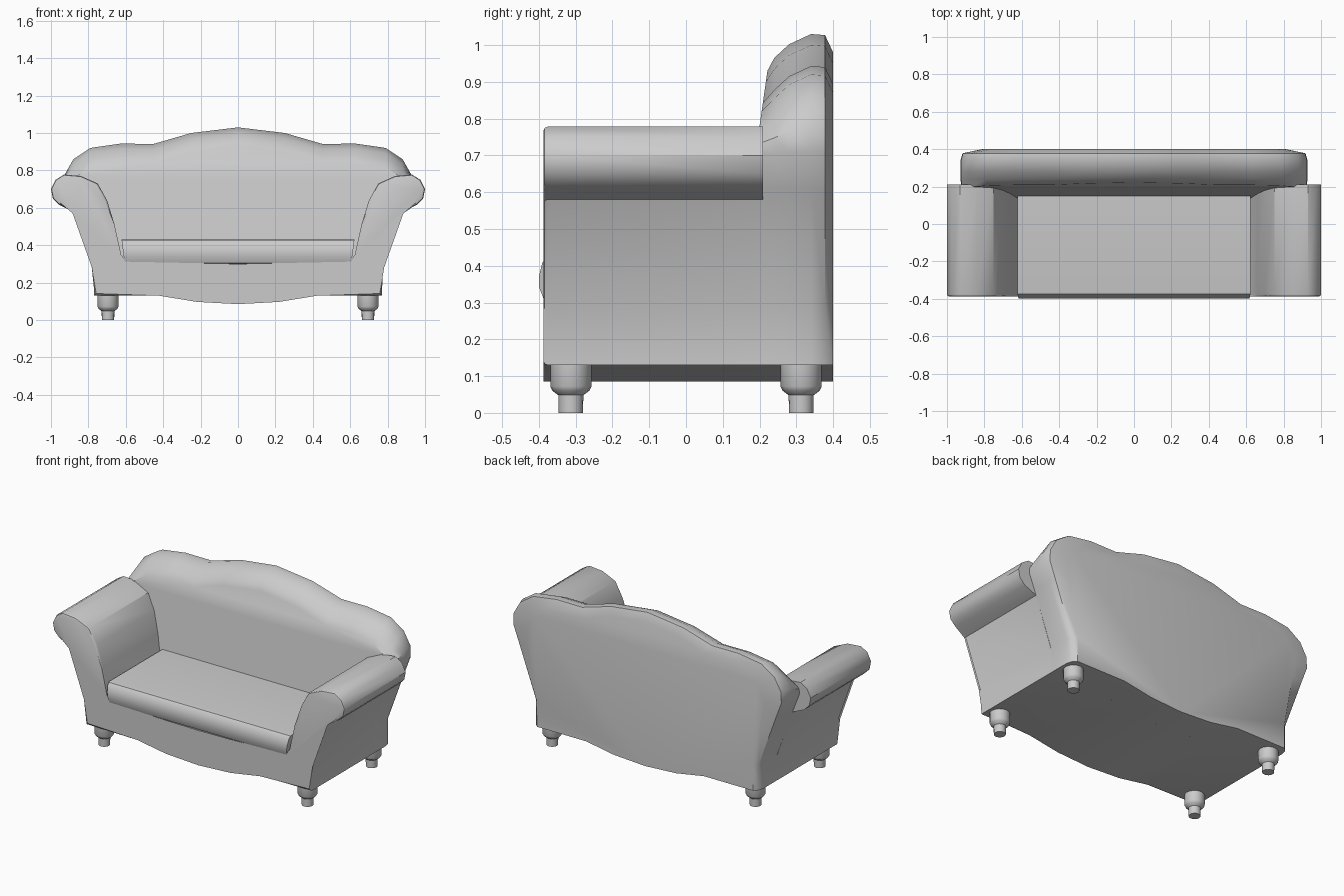
import bpy, bmesh, math

if "Cube" in bpy.data.objects:
    bpy.data.objects.remove(bpy.data.objects["Cube"])


def finish(bm, name, angle=35):
    bmesh.ops.recalc_face_normals(bm, faces=bm.faces)
    me = bpy.data.meshes.new(name)
    bm.to_mesh(me)
    bm.free()
    ob = bpy.data.objects.new(name, me)
    bpy.context.collection.objects.link(ob)
    bpy.ops.object.select_all(action='DESELECT')
    ob.select_set(True)
    bpy.context.view_layer.objects.active = ob
    bpy.ops.object.shade_smooth_by_angle(angle=math.radians(angle))
    return ob


def mirrored(half):
    """Close a right-hand half outline that starts and ends on or near x = 0."""
    return half + [(-x, z) for x, z in reversed(half) if x > 1e-5]


def loft(rings):
    """Skin a stack of closed rings and cap both ends."""
    bm = bmesh.new()
    vs = [[bm.verts.new(p) for p in r] for r in rings]
    n = len(rings[0])
    for a, b in zip(vs, vs[1:]):
        for i in range(n):
            j = (i + 1) % n
            bm.faces.new((a[i], a[j], b[j], b[i]))
    caps = [bm.faces.new(vs[0]), bm.faces.new(vs[-1])]
    return bm, caps


# Base with apron and rolled arms: one front outline extruded in depth
apron = [(0.77, 0.13), (0.42, 0.13), (0.22, 0.097), (0, 0.085)]
arm = [(0.605, 0.30), (0.625, 0.35), (0.66, 0.51), (0.70, 0.64), (0.75, 0.73),
       (0.84, 0.77), (0.93, 0.778), (0.975, 0.75), (1.0, 0.70), (0.99, 0.65),
       (0.955, 0.615), (0.875, 0.58), (0.77, 0.285)]
outline = mirrored([(0, 0.30)] + arm + apron)
bm, caps = loft([[(x, y, z) for x, z in outline] for y in (-0.388, 0.21)])
bmesh.ops.bevel(bm, geom=list(caps[0].edges), offset=0.012, segments=2,
                profile=0.5, affect='EDGES')
finish(bm, "base_and_arms")

# Camel back: outline lofted in depth, front face leaning, crest rounded
crest = [(0, 1.03), (0.25, 1.0), (0.45, 0.942), (0.63, 0.943), (0.79, 0.92),
         (0.88, 0.86), (0.925, 0.78), (0.928, 0.71), (0.89, 0.61), (0.77, 0.285)]
outline = mirrored(crest + apron)


def back_ring(y, drop, side=0.0, lean=False, rear=False):
    ring = []
    for x, z in outline:
        w = min(max((z - 0.70) / 0.16, 0), 1)
        nz = z - drop * w
        k = 1 - side
        if rear:
            k = 0.96 - 0.09 * min(max((z - 0.285) / 0.45, 0), 1)
        ny = 0.2 + (nz - 0.78) / 7 if lean else y
        ring.append((x * k, ny, nz))
    return ring


bm, caps = loft([
    back_ring(0, 0.10, 0.008, lean=True),
    back_ring(0.24, 0.065),
    back_ring(0.28, 0.028),
    back_ring(0.34, 0.0),
    back_ring(0.378, 0.003, 0.012),
    back_ring(0.40, 0.05, rear=True)])
finish(bm, "camel_back")

# Seat cushion with rounded front edge
side = [(0.2, 0.295), (-0.365, 0.295), (-0.385, 0.305), (-0.399, 0.34),
        (-0.399, 0.375), (-0.39, 0.41), (-0.375, 0.427), (-0.36, 0.43), (0.2, 0.43)]
bm, caps = loft([[(s * (0.605 + 0.13 * (z - 0.295)), y, z) for y, z in side]
                 for s in (-1, 1)])
finish(bm, "seat_cushion")

# Four turned feet
profile = [(0.056, 0.14), (0.056, 0.072), (0.05, 0.06), (0.034, 0.048), (0.033, 0)]
for sx, lr in ((-1, "left"), (1, "right")):
    for sy, fb in ((-1, "front"), (1, "back")):
        rings = [[(sx * 0.695 + r * math.cos(a), sy * 0.313 + r * math.sin(a), z)
                  for a in (2 * math.pi * i / 16 for i in range(16))]
                 for r, z in profile]
        bm, caps = loft(rings)
        finish(bm, f"{fb}_{lr}_foot", 40)
